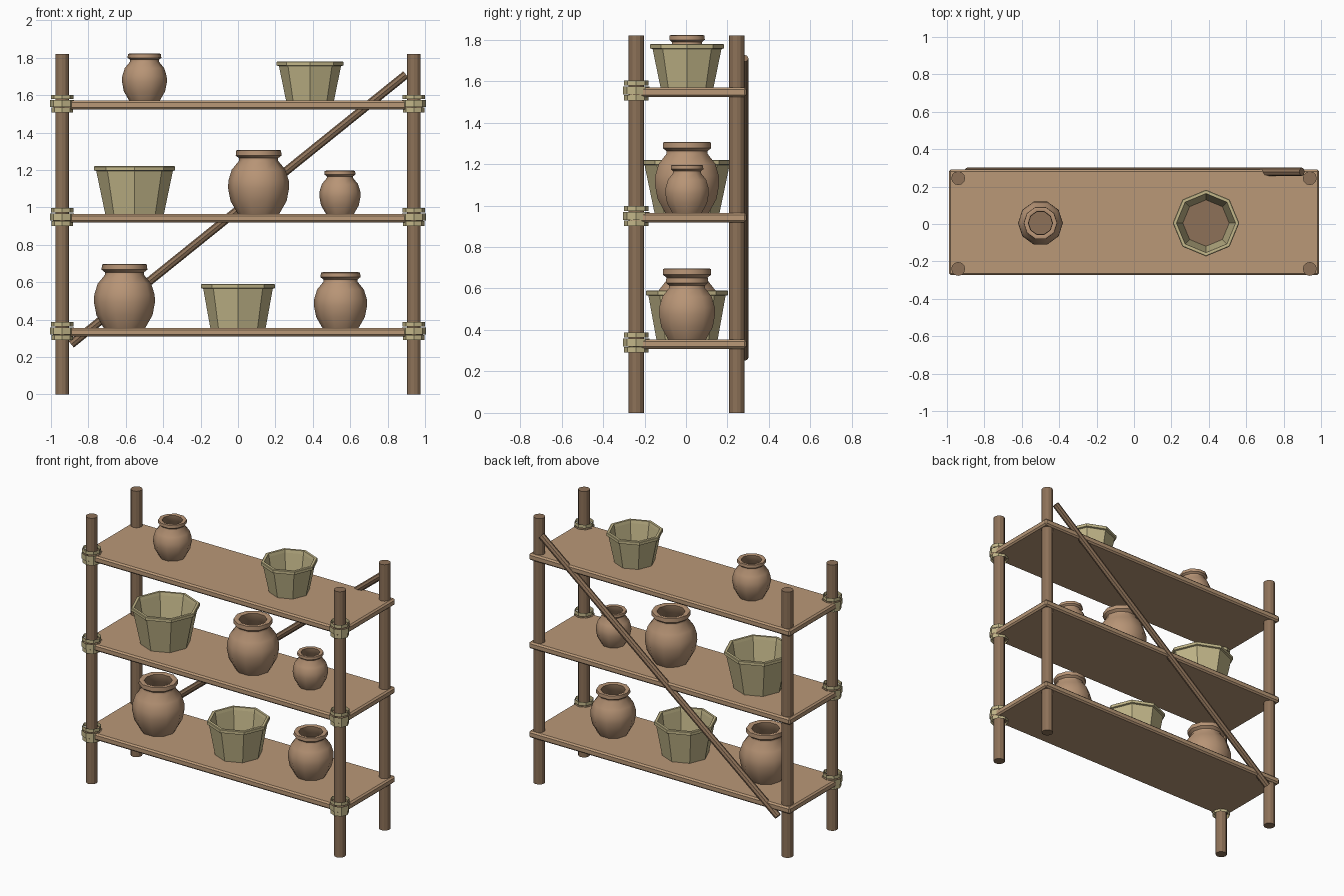
import bpy, bmesh, math
from mathutils import Vector

if "Cube" in bpy.data.objects:
    bpy.data.objects.remove(bpy.data.objects["Cube"])


def material(name, rgb):
    m = bpy.data.materials.new(name)
    m.use_nodes = True
    linear = [(c / 255) ** 2.2 for c in rgb] + [1]
    m.diffuse_color = linear
    m.node_tree.nodes["Principled BSDF"].inputs["Base Color"].default_value = linear
    return m


board = material("board_wood", (184, 151, 119))
pole = material("pole_wood", (140, 113, 89))
clay = material("clay", (182, 147, 117))
straw = material("straw", (194, 182, 137))


def finish(name, bm, mats, smooth=None):
    mesh = bpy.data.meshes.new(name)
    bm.to_mesh(mesh)
    bm.free()
    ob = bpy.data.objects.new(name, mesh)
    bpy.context.collection.objects.link(ob)
    for m in mats:
        mesh.materials.append(m)
    if smooth:
        bpy.ops.object.select_all(action="DESELECT")
        ob.select_set(True)
        bpy.context.view_layer.objects.active = ob
        bpy.ops.object.shade_smooth_by_angle(angle=math.radians(smooth))
    return ob


def lathe(bm, profile, sides, centre, inner_from=99):
    """Spin (radius, height) points; segments from inner_from on get the second material."""
    rings = []
    for r, z in profile:
        ring = [bm.verts.new(centre + Vector((r * math.cos(i * math.tau / sides),
                                              r * math.sin(i * math.tau / sides), z)))
                for i in range(sides)]
        rings.append(ring)
    for k in range(len(rings) - 1):
        a, b = rings[k], rings[k + 1]
        for i in range(sides):
            j = (i + 1) % sides
            f = bm.faces.new((a[i], a[j], b[j], b[i]))
            f.material_index = int(k >= inner_from)
    return rings


def rod(name, start, end, radius, sides, mat):
    start, end = Vector(start), Vector(end)
    axis = end - start
    bm = bmesh.new()
    bmesh.ops.create_cone(bm, cap_ends=True, segments=sides, radius1=radius,
                          radius2=radius, depth=axis.length)
    ob = finish(name, bm, [mat])
    ob.location = (start + end) / 2
    ob.rotation_euler = axis.to_track_quat("Z", "Y").to_euler()


def jar(name, x, z, r):
    h = 2.1 * r
    shape = [(.68, 0), (.92, .2), (1, .4), (.99, .52), (.88, .69), (.64, .83),
             (.64, .87), (.75, .91), (.74, .99), (.68, 1),
             (.54, .98), (.52, .84), (.8, .66), (.88, .4), (.6, .05)]
    bm = bmesh.new()
    rings = lathe(bm, [(a * r, b * h) for a, b in shape], 10, Vector((x, .005, z)), 10)
    bm.faces.new(rings[0][::-1])
    bm.faces.new(rings[-1]).material_index = 1
    finish(name, bm, [clay, pole], 40)


def basket(name, x, z, r, base, h):
    shape = [(base, 0), (r - .012, h - .025), (r, h - .022), (r, h - .003), (r - .004, h),
             (r - .02, h), (r - .025, h - .02), (base - .004, .012)]
    bm = bmesh.new()
    rings = lathe(bm, shape, 8, Vector((x, .005, z)))
    bm.faces.new(rings[0][::-1])
    bm.faces.new(rings[-1]).material_index = 1
    finish(name, bm, [straw, pole])


# Upright posts
for side, x in (("right", -.94), ("left", .94)):
    for end, y in (("front", -.24), ("back", .245)):
        rod(f"{end}_{side}_post", (x, y, 0), (x, y, 1.82), .037, 12, pole)

# Shelves, with straw bindings round the front posts
levels = {"lower": .355, "middle": .965, "upper": 1.57}
for level, top in levels.items():
    bm = bmesh.new()
    bmesh.ops.create_cube(bm, size=1)
    bmesh.ops.scale(bm, vec=(1.98, .565, .046), verts=bm.verts)
    bmesh.ops.translate(bm, vec=(0, .009, top - .023), verts=bm.verts)
    bmesh.ops.bevel(bm, geom=bm.edges[:], offset=.01, segments=1, affect="EDGES")
    finish(f"{level}_shelf", bm, [board])
    for side, x in (("right", -.94), ("left", .94)):
        bm = bmesh.new()
        for r, low, high in ((.058, -.064, -.037), (.064, -.034, .003), (.06, .008, .032)):
            lathe(bm, [(r, low), (r, high)], 8, Vector((x, -.24, top)))
        finish(f"{level}_{side}_binding", bm, [straw])

# Diagonal brace across the back
rod("back_brace", (-.892, .279, .268), (.898, .279, 1.71), .0225, 8, pole)

# Clay jars
for name, level, x, r in (("upper_jar", "upper", -.5, .12),
                          ("middle_large_jar", "middle", .11, .163),
                          ("middle_small_jar", "middle", .545, .11),
                          ("lower_large_jar", "lower", -.607, .163),
                          ("lower_small_jar", "lower", .548, .142)):
    jar(name, x, levels[level], r)

# Straw baskets
basket("upper_basket", .385, levels["upper"], .178, .128, .21)
basket("middle_basket", -.553, levels["middle"], .217, .157, .255)
basket("lower_basket", 0, levels["lower"], .198, .148, .235)
